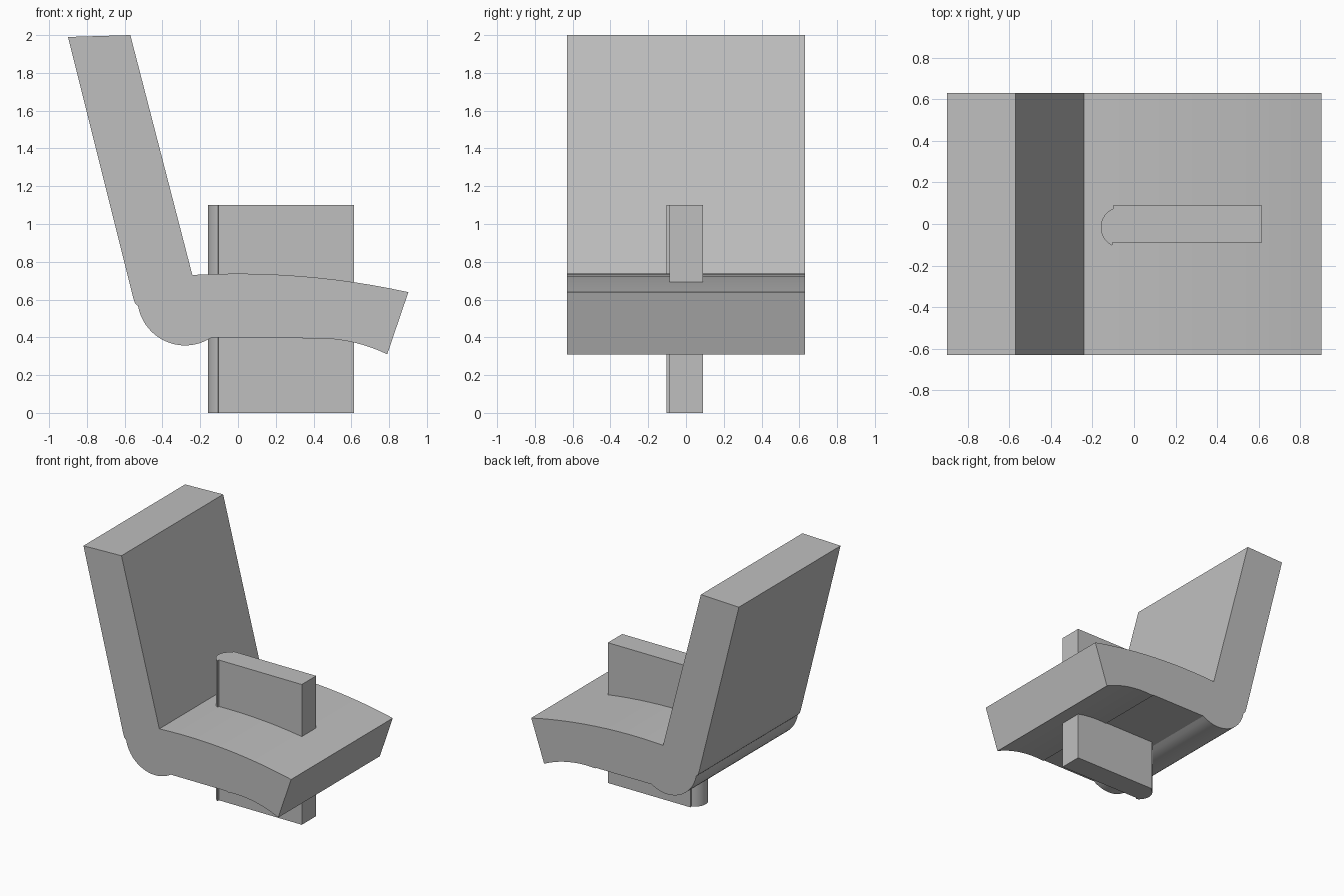
import bpy
import bmesh
from math import cos, sin, radians

cube = bpy.data.objects.get("Cube")
if cube:
    bpy.data.objects.remove(cube, do_unlink=True)

grey = bpy.data.materials.new("plain grey")
grey.use_nodes = True
colour = (0.52, 0.52, 0.52, 1)
grey.diffuse_color = colour
grey.node_tree.nodes["Principled BSDF"].inputs["Base Color"].default_value = colour


def arc(cx, cy, radius, start, end, steps):
    """Points along a circular arc, angles in degrees."""
    angles = [radians(start + (end - start) * i / steps) for i in range(steps + 1)]
    return [(cx + radius * cos(a), cy + radius * sin(a)) for a in angles]


def extrude_profile(name, profile, place, direction):
    """Closed solid from a flat outline."""
    bm = bmesh.new()
    face = bm.faces.new([bm.verts.new(place(u, v)) for u, v in profile])
    result = bmesh.ops.extrude_face_region(bm, geom=[face])
    moved = [g for g in result["geom"] if isinstance(g, bmesh.types.BMVert)]
    bmesh.ops.translate(bm, verts=moved, vec=direction)
    bmesh.ops.recalc_face_normals(bm, faces=bm.faces)
    mesh = bpy.data.meshes.new(name)
    bm.to_mesh(mesh)
    bm.free()
    mesh.materials.append(grey)
    obj = bpy.data.objects.new(name, mesh)
    bpy.context.collection.objects.link(obj)
    bpy.ops.object.select_all(action="DESELECT")
    obj.select_set(True)
    bpy.context.view_layer.objects.active = obj
    bpy.ops.object.shade_smooth_by_angle(angle=radians(20))
    return obj


# Seat and backrest: one side outline swept across the width
half_width = 0.63
outline = [(-0.9, 1.99), (-0.57, 2.0)]
outline += arc(0, -3.463, 4.2, 93.3, 77.6, 12)            # domed seat top
outline += arc(0.42, -0.455, 0.85, 64.2, 95, 10)          # hollow under the front edge
outline += [(0.34, 0.398), (-0.14, 0.398)]                # flat underside
outline += arc(-0.28, 0.61, 0.253, -59, -170, 18)         # rounded heel
outline += [(-0.545, 0.58), (-0.555, 0.61)]
extrude_profile("seat_and_backrest", outline,
                lambda x, z: (x, -half_width, z), (0, 2 * half_width, 0))

# Central upright slab with a rounded rear edge, passing through the seat
slab = [(0.615, 0.09), (-0.1, 0.09), (-0.1, 0.073)]
slab += arc(-0.062, -0.016, 0.098, 116, 244, 14)
slab += [(-0.103, -0.088), (0.615, -0.088)]
extrude_profile("central_slab", slab, lambda x, y: (x, y, 0), (0, 0, 1.1))
